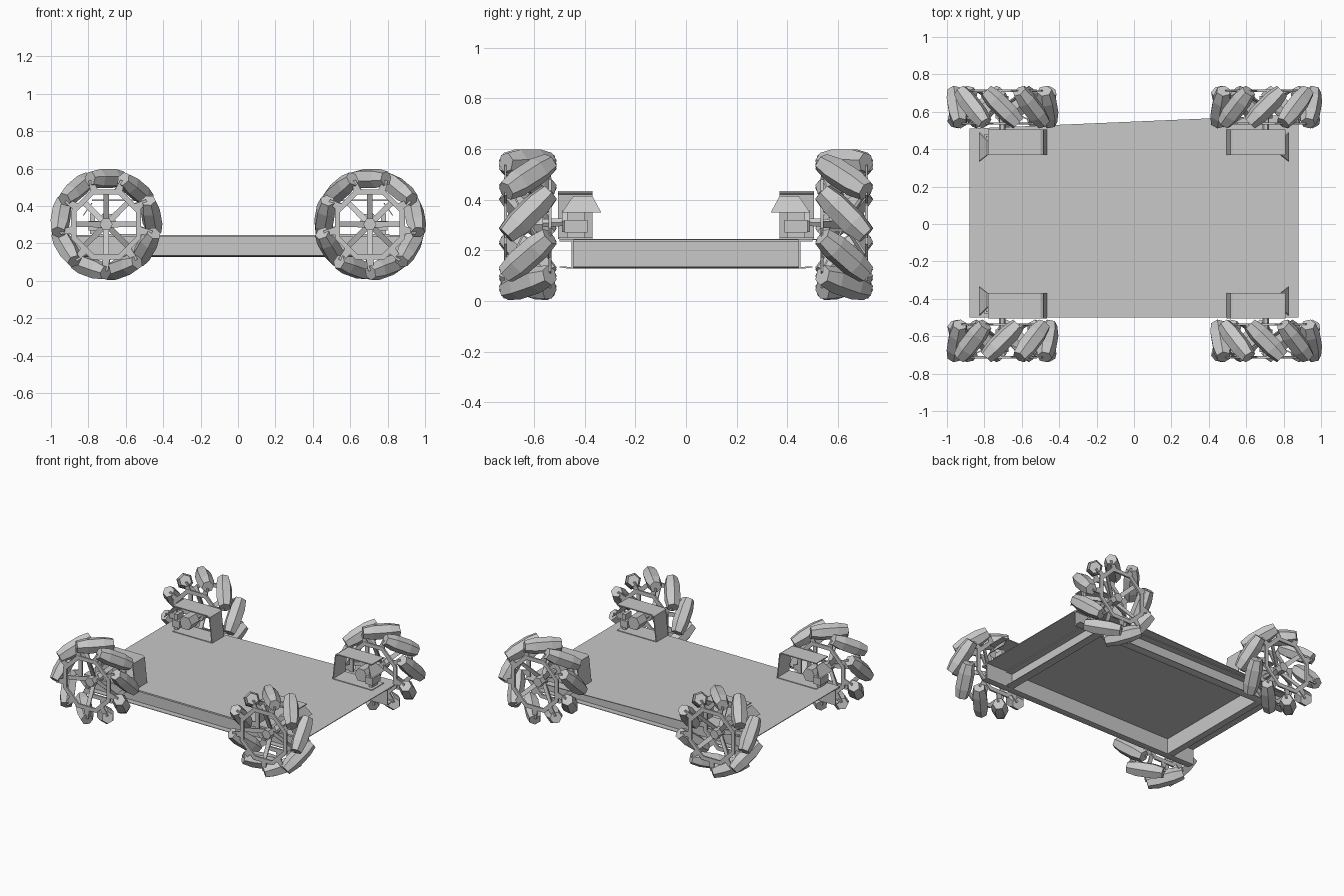
import bpy, bmesh, math
from mathutils import Vector, Matrix

if "Cube" in bpy.data.objects:
    bpy.data.objects.remove(bpy.data.objects["Cube"], do_unlink=True)

GREY = (0.58, 0.58, 0.58, 1)
mat = bpy.data.materials.new("plain grey")
mat.diffuse_color = GREY
mat.use_nodes = True
mat.node_tree.nodes["Principled BSDF"].inputs["Base Color"].default_value = GREY


def finish(bm, name, location=(0, 0, 0)):
    bmesh.ops.recalc_face_normals(bm, faces=bm.faces[:])
    me = bpy.data.meshes.new(name)
    bm.to_mesh(me)
    bm.free()
    me.materials.append(mat)
    ob = bpy.data.objects.new(name, me)
    ob.location = location
    bpy.context.collection.objects.link(ob)


def loft(bm, loops, closed=False):
    """Skin a list of equal-length vertex loops, capped unless closed."""
    rings = [[bm.verts.new(p) for p in lp] for lp in loops]
    n = len(rings[0])
    pairs = list(zip(rings, rings[1:]))
    if closed:
        pairs.append((rings[-1], rings[0]))
    for a, b in pairs:
        for i in range(n):
            j = (i + 1) % n
            bm.faces.new((a[i], a[j], b[j], b[i]))
    if not closed:
        bm.faces.new(rings[0])
        bm.faces.new(rings[-1])


def box(bm, lo, hi):
    (x0, y0, z0), (x1, y1, z1) = lo, hi
    loft(bm, [[(x0, y0, z), (x1, y0, z), (x1, y1, z), (x0, y1, z)] for z in (z0, z1)])


def rod(bm, a, b, r, sides=6):
    """Straight rod from a to b."""
    a, b = Vector(a), Vector(b)
    q = (b - a).to_track_quat('Z', 'Y')
    loft(bm, [[p + q @ Vector((r * math.cos(i * math.tau / sides), r * math.sin(i * math.tau / sides), 0))
               for i in range(sides)] for p in (a, b)])


# Deck with a slightly skewed back edge
bm = bmesh.new()
outline = [(-0.88, -0.50), (0.88, -0.50), (0.88, 0.585), (-0.88, 0.51)]
loft(bm, [[(x, y, z) for x, y in outline] for z in (0.240, 0.245)])
finish(bm, "deck_plate")

# Channel rails under the deck, open to the outside
PROFILE = [(0, 0.128), (0.02, 0.128), (0.055, 0.133), (0.055, 0.137), (0.008, 0.134),
           (0.008, 0.234), (0.055, 0.234), (0.055, 0.240), (0, 0.240)]
for s, name in ((-1, "front_rail"), (1, "back_rail")):
    bm = bmesh.new()
    loft(bm, [[(x, s * (0.445 + d), z) for d, z in PROFILE] for x in (-0.88, 0.88)])
    finish(bm, name)
for s, name in ((-1, "right_rail"), (1, "left_rail")):
    bm = bmesh.new()
    loft(bm, [[(s * (0.66 + d), y, z) for d, z in PROFILE] for y in (-0.445, 0.445)])
    finish(bm, name)


def add_wheel(name, cx, cy, hand, count=9):
    out = 1 if cy > 0 else -1
    # Slanted blunt rollers
    bm = bmesh.new()
    for k in range(count):
        a = math.tau * (k + 0.25) / count
        rad = Vector((math.cos(a), 0, math.sin(a)))
        tan = Vector((-math.sin(a), 0, math.cos(a)))
        axis = (tan * hand + Vector((0, 1, 0))).normalized()
        side = axis.cross(rad)
        loops = []
        for t, r in ((-0.122, 0.040), (-0.055, 0.054), (0.055, 0.054), (0.122, 0.040)):
            c = rad * 0.245 + axis * t
            loops.append([c + (rad * math.cos(i * math.tau / 6 + 0.3)
                               + side * math.sin(i * math.tau / 6 + 0.3)) * r for i in range(6)])
        loft(bm, loops)
    finish(bm, name + "_rollers", (cx, cy, 0.302))

    # Two octagonal rims with short tabs holding the roller ends
    bm = bmesh.new()
    for y in (-0.088, 0.088):
        loops = []
        for k in range(8):
            a = math.tau * (k + 0.5) / 8
            loops.append([(r * math.cos(a), y + h, r * math.sin(a))
                          for r, h in ((0.172, -0.006), (0.202, -0.006), (0.202, 0.006), (0.172, 0.006))])
        loft(bm, loops, closed=True)
        for k in range(count):
            a = math.tau * (k + 0.25) / count + hand * math.copysign(0.34, y)
            rot = Matrix.Rotation(-a, 3, 'Y')
            tab = [(0.178, -0.022), (0.25, -0.012), (0.25, 0.012), (0.178, 0.022)]
            loft(bm, [[rot @ Vector((r, y + h, w)) for r, w in tab] for h in (-0.004, 0.004)])
    finish(bm, name + "_rims", (cx, cy, 0.302))

    # Hub with thin blades reaching the rims
    bm = bmesh.new()
    rod(bm, (0, -0.06, 0), (0, 0.06, 0), 0.035)
    for k in range(8):
        rot = Matrix.Rotation(math.tau * k / 8, 3, 'Y')
        y = 0.085 if k % 2 else -0.085
        blade = [(0.015, -0.016), (0.18, -0.014), (0.18, 0.014), (0.015, 0.016)]
        loft(bm, [[rot @ Vector((r, h + y * r / 0.18, w)) for r, w in blade]
                  for h in (-0.004, 0.004)])
    finish(bm, name + "_hub", (cx, cy, 0.302))

    # Axle into the motor
    bm = bmesh.new()
    rod(bm, (0, 0.05 * out, 0), (0, -0.15 * out, 0.01), 0.018)
    finish(bm, name + "_axle", (cx, cy, 0.302))


def add_mount(name, sx, sy):
    # Folded bracket: roof, inner wall and foot; the left pair sits further out
    shift = 0.03 if sx > 0 else 0
    bm = bmesh.new()
    fold = [(0.78, 0.434), (0.50, 0.434), (0.485, 0.425), (0.465, 0.244), (0.78, 0.244),
            (0.78, 0.250), (0.472, 0.250), (0.492, 0.42), (0.505, 0.427), (0.78, 0.427)]
    loft(bm, [[(sx * (x + shift), sy * y, z) for x, z in fold] for y in (0.37, 0.505)])
    finish(bm, name + "_bracket")

    # Motor block with a gear stub
    bm = bmesh.new()
    rod(bm, (sx * 0.70, sy * 0.40, 0.315), (sx * 0.70, sy * 0.49, 0.315), 0.05)
    box(bm, (sx * 0.74, sy * 0.39, 0.27), (sx * 0.80, sy * 0.48, 0.32))
    finish(bm, name + "_motor")

    # Sloping flap at the open end
    bm = bmesh.new()
    flap = [(0.785, 0.37, 0.415), (0.785, 0.445, 0.415), (0.83, 0.49, 0.35), (0.83, 0.335, 0.35)]
    loft(bm, [[(sx * (x + d), sy * y, z) for x, y, z in flap] for d in (-0.006, 0)])
    box(bm, (sx * 0.765, sy * 0.40, 0.25), (sx * 0.79, sy * 0.47, 0.36))
    finish(bm, name + "_flap")


# Diagonal wheels share the same roller slant
for sx, side in ((-1, "right"), (1, "left")):
    for sy, end in ((-1, "front"), (1, "back")):
        add_wheel(f"{end}_{side}_wheel", sx * 0.705, sy * 0.625, -sx * sy)
        add_mount(f"{end}_{side}_mount", sx, sy)
